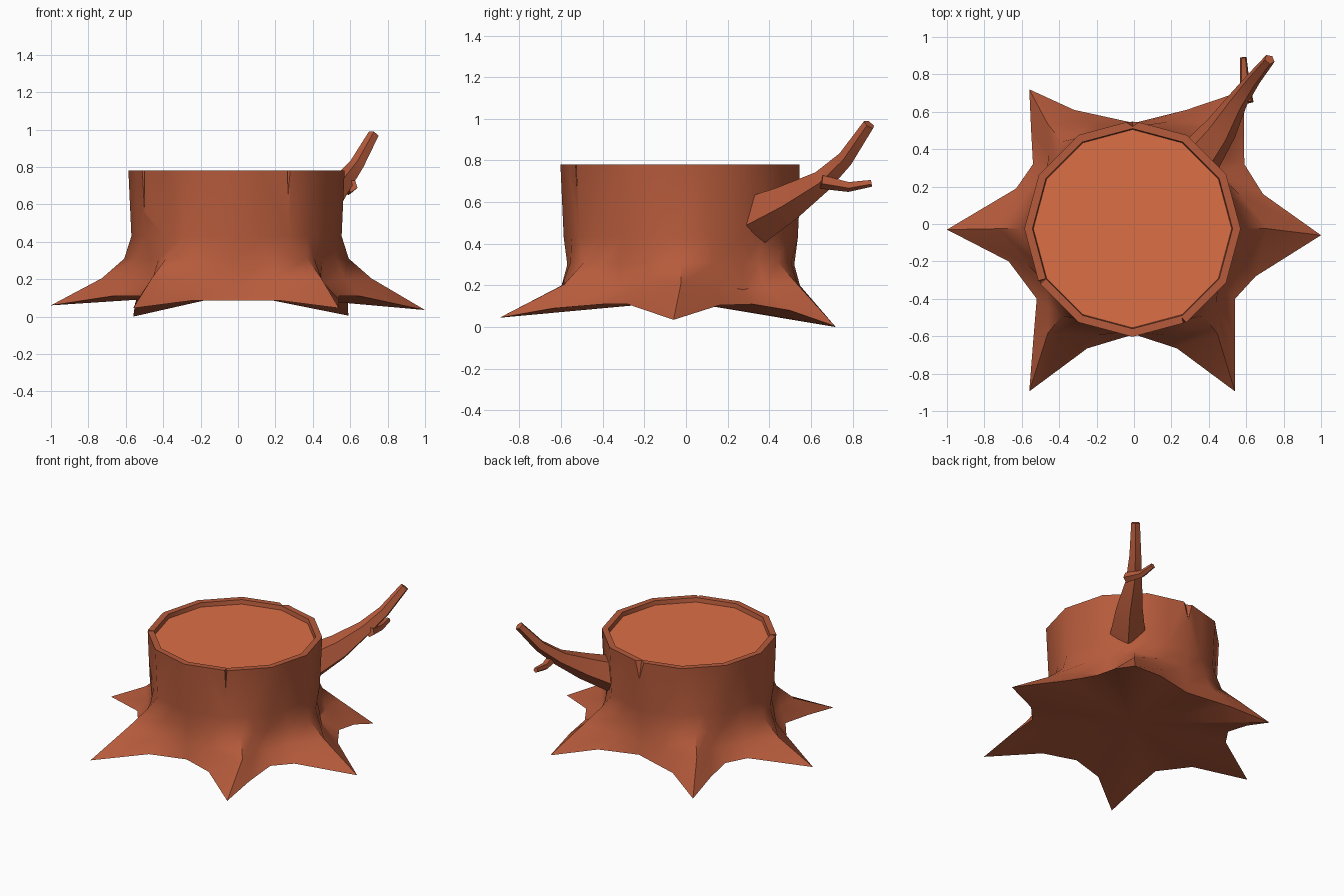
import bpy, bmesh
from math import cos, sin, tau, radians
from mathutils import Vector

if "Cube" in bpy.data.objects:
    bpy.data.objects.remove(bpy.data.objects["Cube"])


def material(name, rgb):
    m = bpy.data.materials.new(name)
    m.diffuse_color = (*rgb, 1)
    m.use_nodes = True
    m.node_tree.nodes["Principled BSDF"].inputs["Base Color"].default_value = m.diffuse_color
    return m


bark = material("bark", (0.47, 0.105, 0.045))
wood = material("cut_wood", (0.72, 0.16, 0.062))


def smooth(ob, angle):
    bpy.ops.object.select_all(action='DESELECT')
    ob.select_set(True)
    bpy.context.view_layer.objects.active = ob
    bpy.ops.object.shade_smooth_by_angle(angle=radians(angle))


def make(name, bm):
    bmesh.ops.recalc_face_normals(bm, faces=bm.faces[:])
    me = bpy.data.meshes.new(name)
    bm.to_mesh(me)
    bm.free()
    me.materials.append(bark)
    me.materials.append(wood)
    ob = bpy.data.objects.new(name, me)
    bpy.context.collection.objects.link(ob)
    return ob


def loft(bm, rings):
    rows = [[bm.verts.new(p) for p in r] for r in rings]
    n = len(rows[0])
    for a, b in zip(rows, rows[1:]):
        for i in range(n):
            j = (i + 1) % n
            bm.faces.new((a[i], a[j], b[j], b[i]))
    return rows


# stump: star-shaped root outline lofted up to a twelve-sided trunk
CX, CY, N = -0.008, -0.025, 24
outline = [
    (1.0, -.06, .035), (.69, .16, .105), (.59, .32, .11), (.587, .5, .08),
    (.59, .715, .005), (.28, .61, .09), (0, .54, .10), (-.32, .61, .08),
    (-.56, .72, 0), (-.55, .50, .07), (-.54, .32, .10), (-.63, .19, .11),
    (-1.0, -.03, .06), (-.67, -.20, .11), (-.52, -.40, .11), (-.54, -.64, .085),
    (-.56, -.895, .045), (-.25, -.665, .085), (0, -.59, .085), (.23, -.665, .085),
    (.54, -.895, .045), (.54, -.64, .09), (.54, -.40, .11), (.65, -.28, .11)]

even = [tau * i / N for i in range(N)]
# root ridges pulled towards the diagonals, mirrored into four quadrants
q = [0, 17, 33, 42, 51, 71]
skew = [radians(d) for d in
        q + [90] + [180 - d for d in q[:0:-1]] + [180 + d for d in q] +
        [270] + [360 - d for d in q[:0:-1]]]


def ring(radii, heights, angles=even):
    # radii and heights for root ridge, flank and valley
    pts = []
    for i, a in enumerate(angles):
        k = (0, 1, 2, 1)[i % 4]
        pts.append((CX + radii[k] * cos(a), CY + radii[k] * sin(a), heights[k]))
    return pts


def round_ring(r, z):
    m = r * cos(tau / 24)
    return ring((r, m, r), (z, z, z))


bm = bmesh.new()
rows = loft(bm, [outline,
                 ring((.72, .605, .55), (.205, .20, .18), skew),
                 ring((.60, .56, .545), (.31, .31, .30), skew),
                 round_ring(.562, .43), round_ring(.578, .78),
                 round_ring(.535, .78), round_ring(.53, .75)])
bm.faces.new(rows[-1]).material_index = 1
hub = bm.verts.new((CX, CY, .125))
for i in range(N):
    bm.faces.new((rows[0][i], hub, rows[0][(i + 1) % N]))
stump = make("stump", bm)

# wedge cracks cut into the rim: angle, half width, depth down, depth in
for deg, w, down, inward in ((210, .014, .32, .04), (299, .012, .20, .03), (90, .07, .17, .03)):
    a = radians(deg)
    out, side = Vector((cos(a), sin(a), 0)), Vector((-sin(a), cos(a), 0))
    rim = Vector((CX, CY, 0)) + out * .572
    up = Vector((0, 0, .80))
    bm = bmesh.new()
    for p in (rim - out * inward + up, rim + side * w * 1.3 + out * .03 + up,
              rim - side * w * 1.3 + out * .03 + up, rim + out * .01 + Vector((0, 0, .78 - down))):
        bm.verts.new(p)
    bmesh.ops.convex_hull(bm, input=bm.verts[:])
    cutter = make("crack_cutter", bm)
    mod = stump.modifiers.new("crack", 'BOOLEAN')
    mod.operation, mod.object, mod.solver = 'DIFFERENCE', cutter, 'EXACT'
    bpy.context.view_layer.objects.active = stump
    bpy.ops.object.modifier_apply(modifier=mod.name)
    bpy.data.objects.remove(cutter)
smooth(stump, 40)


# branch and twig: tapered five-sided tubes along a path of (x, y, z, radius)
def limb(name, path, sides=5):
    rings = []
    pts = [Vector(p[:3]) for p in path]
    for i, p in enumerate(path):
        d = (pts[min(i + 1, len(pts) - 1)] - pts[max(i - 1, 0)]).normalized()
        u = d.cross(Vector((0, 0, 1))).normalized()
        v = u.cross(d)
        rings.append([pts[i] + p[3] * (u * sin(tau * k / sides) - v * cos(tau * k / sides))
                      for k in range(sides)])
    bm = bmesh.new()
    rows = loft(bm, rings)
    bm.faces.new(rows[0])
    bm.faces.new(rows[-1])
    smooth(make(name, bm), 30)


limb("branch", [(.34, .34, .52, .125), (.46, .50, .605, .092), (.555, .66, .705, .056),
                (.635, .77, .81, .041), (.725, .88, .973, .03)])
limb("twig", [(.605, .65, .70, .036), (.59, .78, .675, .026), (.585, .89, .692, .018)])
